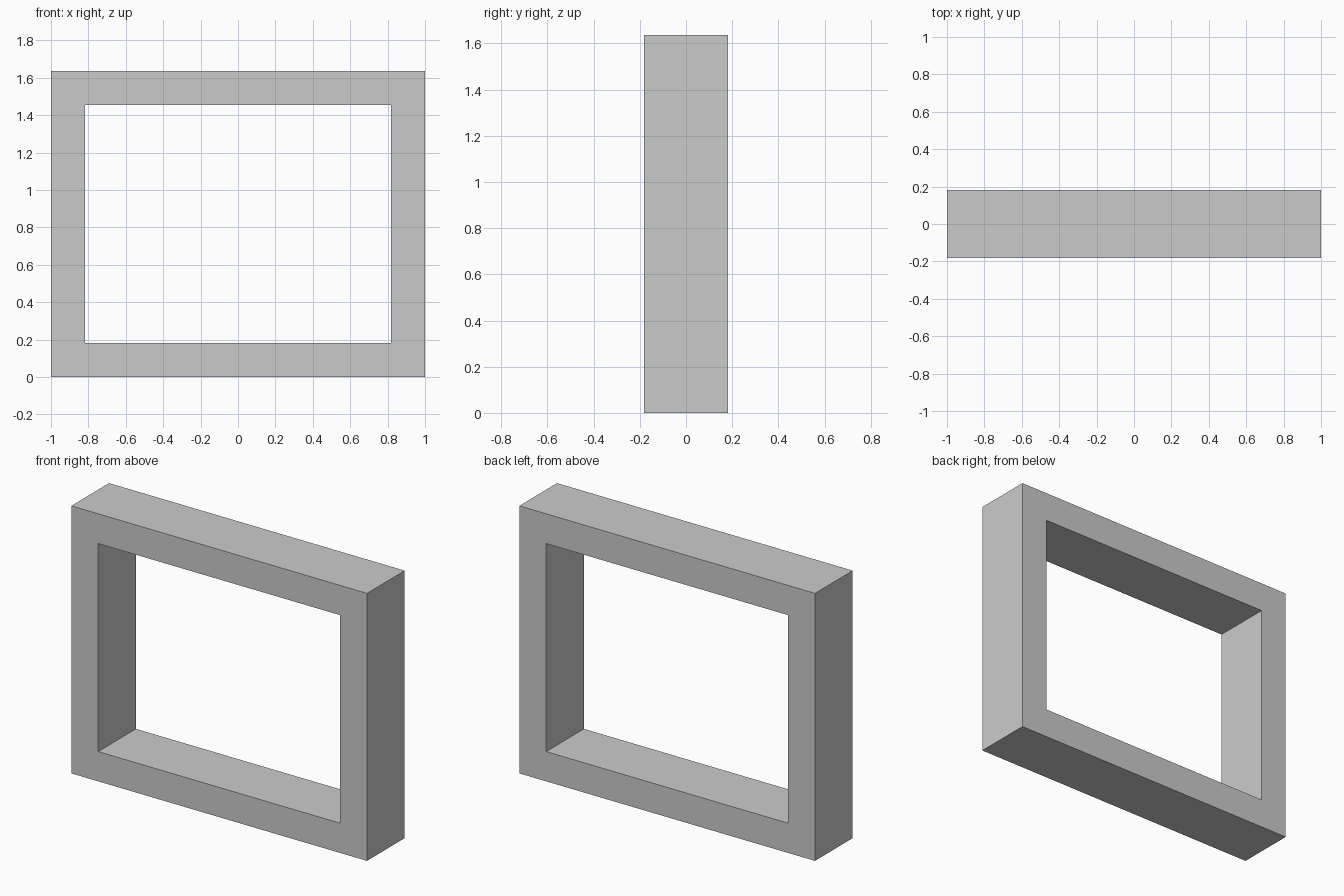
import bpy
import bmesh

if "Cube" in bpy.data.objects:
    bpy.data.objects.remove(bpy.data.objects["Cube"])

WIDTH, HEIGHT = 2.0, 1.636
BORDER, DEPTH = 0.182, 0.364


def rectangle(bm, inset, y):
    """Corner vertices of an upright rectangle, inset from the outer size."""
    x, low, high = WIDTH / 2 - inset, inset, HEIGHT - inset
    return [bm.verts.new((px, y, pz))
            for px, pz in ((-x, low), (x, low), (x, high), (-x, high))]


# Square frame: four rectangular loops bridged into a closed ring
bm = bmesh.new()
loops = [rectangle(bm, inset, y) for inset, y in (
    (0, -DEPTH / 2), (0, DEPTH / 2), (BORDER, DEPTH / 2), (BORDER, -DEPTH / 2))]
for i, loop in enumerate(loops):
    following = loops[(i + 1) % len(loops)]
    for j in range(4):
        k = (j + 1) % 4
        bm.faces.new((loop[j], loop[k], following[k], following[j]))
bmesh.ops.recalc_face_normals(bm, faces=bm.faces)

mesh = bpy.data.meshes.new("frame")
bm.to_mesh(mesh)
bm.free()
bpy.context.collection.objects.link(bpy.data.objects.new("frame", mesh))
